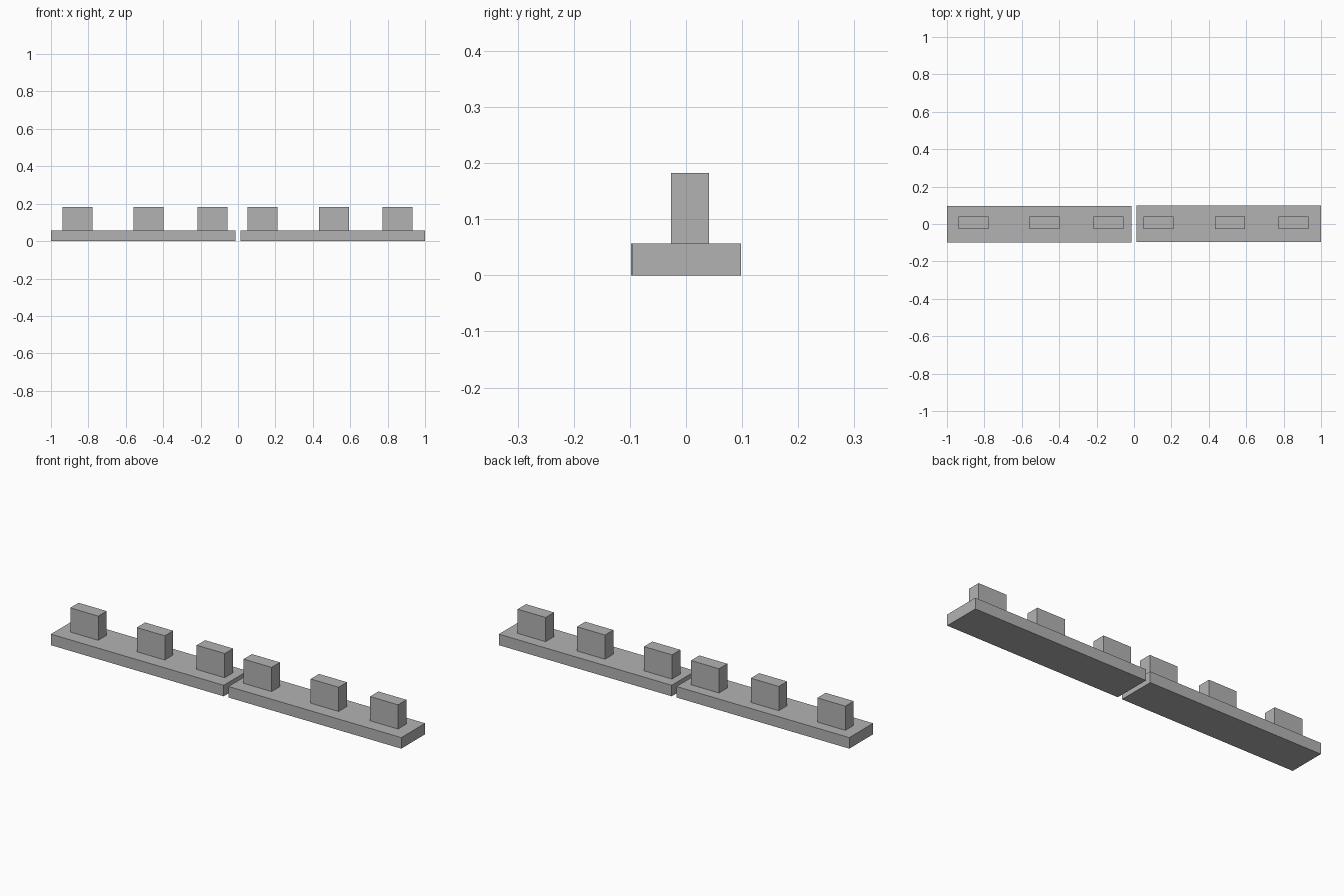
import bpy
from mathutils import Vector

cube = bpy.data.objects.get("Cube")
if cube:
    bpy.data.objects.remove(cube, do_unlink=True)

# One plain grey for everything
grey = bpy.data.materials.new("plain_grey")
grey.use_nodes = True
grey.diffuse_color = (0.45, 0.45, 0.45, 1)
grey.node_tree.nodes["Principled BSDF"].inputs["Base Color"].default_value = grey.diffuse_color


def box(name, low, high):
    """Add a flat-sided box between two opposite corners."""
    low, high = Vector(low), Vector(high)
    bpy.ops.mesh.primitive_cube_add(size=1, location=(low + high) / 2)
    obj = bpy.context.object
    obj.name = name
    obj.scale = high - low
    bpy.ops.object.transform_apply(location=False, rotation=False, scale=True)
    obj.data.materials.append(grey)


BASE_TOP, BLOCK_TOP, BLOCK_LENGTH = 0.057, 0.182, 0.16

# Each half: side, base x start, base y start, block x starts
halves = [
    ("right", -1.0, -0.098, (-0.939, -0.559, -0.217)),
    ("left", 0.013, -0.096, (0.051, 0.434, 0.773)),
]

for side, x, y, starts in halves:
    # Long base slab
    box(f"{side}_base", (x, y, 0), (x + 0.987, y + 0.194, BASE_TOP))
    # Row of upright blocks
    for i, start in enumerate(starts, 1):
        box(f"{side}_block_{i}", (start, -0.027, BASE_TOP),
            (start + BLOCK_LENGTH, 0.041, BLOCK_TOP))
